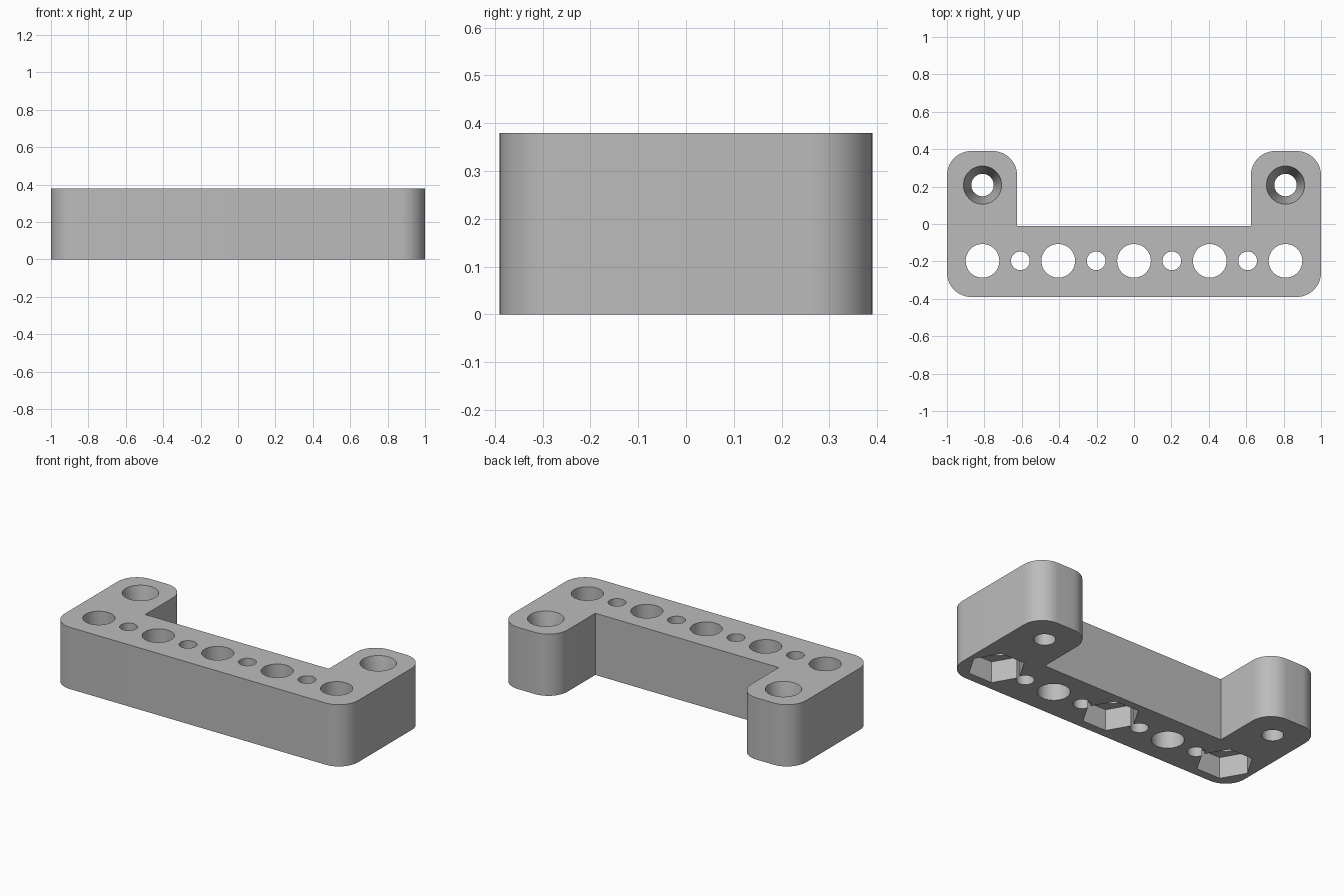
import bpy
import bmesh
from math import cos, sin, radians
from mathutils import Vector

cube = bpy.data.objects.get("Cube")
if cube:
    bpy.data.objects.remove(cube)

HEIGHT = 0.38
CORNER = 0.13
ROW_Y = -0.197
PITCH = 0.405

grey = bpy.data.materials.new("plain grey")
grey.use_nodes = True
colour = (0.5, 0.5, 0.5, 1)
grey.diffuse_color = colour
grey.node_tree.nodes["Principled BSDF"].inputs["Base Color"].default_value = colour


def make_object(name, bm):
    bmesh.ops.recalc_face_normals(bm, faces=bm.faces[:])
    mesh = bpy.data.meshes.new(name)
    bm.to_mesh(mesh)
    bm.free()
    mesh.materials.append(grey)
    obj = bpy.data.objects.new(name, mesh)
    bpy.context.collection.objects.link(obj)
    return obj


def rounded(x, y, start, steps=12):
    """Quarter arc ending a corner whose arc centre is (x, y)."""
    angles = [radians(start + 90 * i / steps) for i in range(steps + 1)]
    return [(x + CORNER * cos(a), y + CORNER * sin(a)) for a in angles]


def lathe(bm, x, y, rings, sides):
    """Closed round or polygonal solid from (radius, height) rings."""
    loops = []
    for r, z in rings:
        loops.append([bm.verts.new((x + r * cos(radians(360 * i / sides)),
                                    y + r * sin(radians(360 * i / sides)), z))
                      for i in range(sides)])
    for a, b in zip(loops, loops[1:]):
        for i in range(sides):
            j = (i + 1) % sides
            bm.faces.new((a[i], a[j], b[j], b[i]))
    bm.faces.new(loops[0][::-1])
    bm.faces.new(loops[-1])


def cut(target, name, holes):
    bm = bmesh.new()
    for hole in holes:
        lathe(bm, *hole)
    cutter = make_object(name, bm)
    cutter.hide_render = True
    mod = target.modifiers.new(name, 'BOOLEAN')
    mod.operation = 'DIFFERENCE'
    mod.solver = 'EXACT'
    mod.object = cutter
    bpy.ops.object.modifier_apply(modifier=mod.name)
    bpy.data.objects.remove(cutter)


# U-shaped block: right half of the outline, mirrored to the left
inset = 1 - CORNER
half = rounded(inset, -0.39 + CORNER, -90)
half += rounded(inset, 0.39 - CORNER, 0)
half += rounded(0.625 + CORNER, 0.39 - CORNER, 90)
half += [(0.625, -0.01)]
outline = half + [(-x, y) for x, y in reversed(half)]

bm = bmesh.new()
base = bm.faces.new([bm.verts.new((x, y, 0)) for x, y in outline])
top = bmesh.ops.extrude_face_region(bm, geom=[base])
bmesh.ops.translate(bm, vec=Vector((0, 0, HEIGHT)),
                    verts=[g for g in top["geom"] if isinstance(g, bmesh.types.BMVert)])
bracket = make_object("mounting_bracket", bm)
bpy.context.view_layer.objects.active = bracket
bracket.select_set(True)

# Row of alternating large and small through holes
through = (-0.1, HEIGHT + 0.1)
row = []
for i in range(-4, 5):
    radius = 0.09 if i % 2 == 0 else 0.05
    row.append((i * PITCH / 2, ROW_Y, [(radius, z) for z in through], 48))
cut(bracket, "row_holes", row)

# Hexagonal nut pockets in the underside
cut(bracket, "nut_pockets",
    [(x, ROW_Y, [(0.16, -0.1), (0.16, 0.13)], 6) for x in (-2 * PITCH, 0, 2 * PITCH)])

# Tapered screw holes in the two arms
taper = [(0.06, -0.1), (0.06, HEIGHT - 0.2), (0.102, HEIGHT), (0.102, HEIGHT + 0.1)]
cut(bracket, "screw_holes", [(s * 2 * PITCH, 0.208, taper, 48) for s in (-1, 1)])

bpy.ops.object.shade_smooth_by_angle(angle=radians(30))
